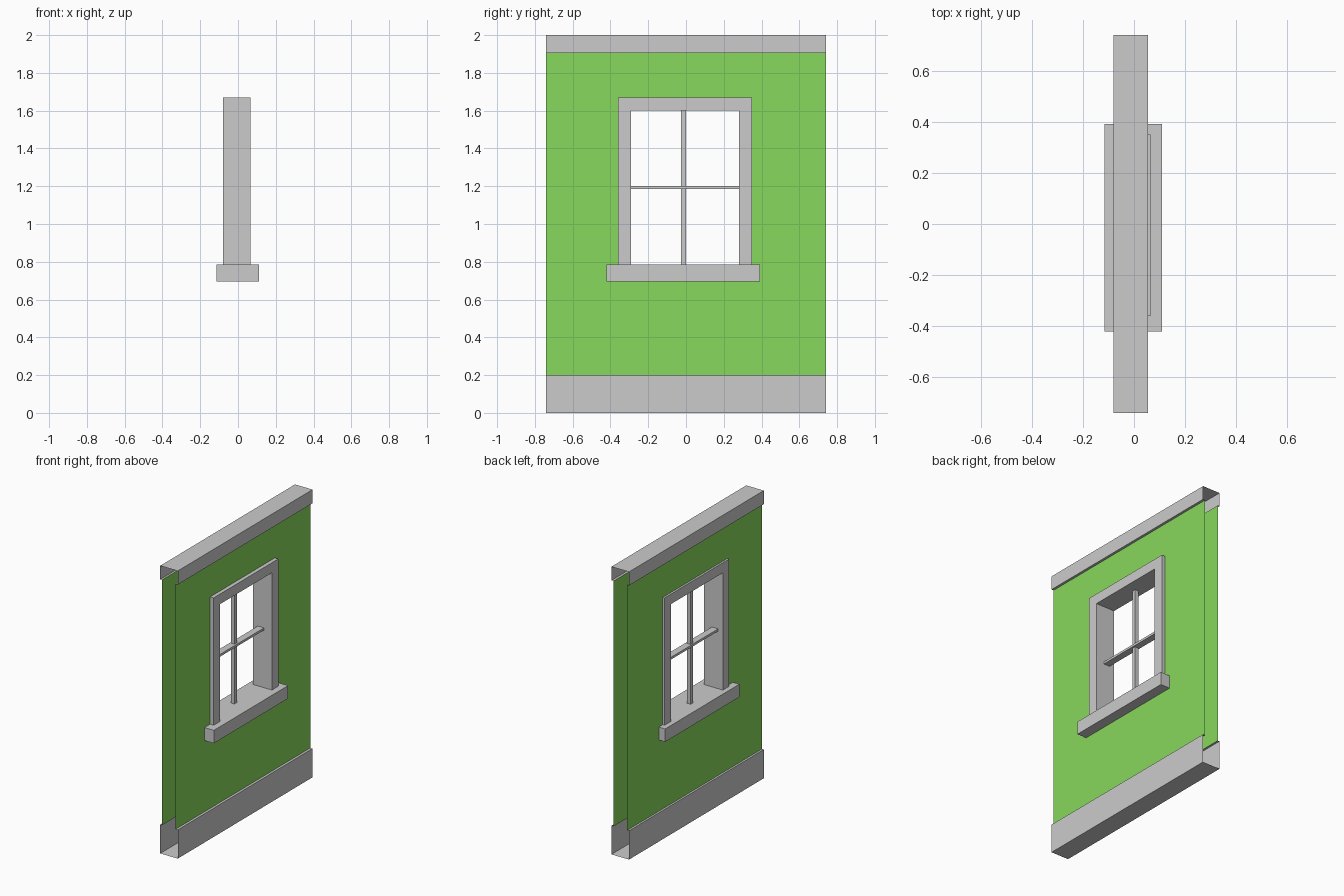
import bpy, bmesh

if "Cube" in bpy.data.objects:
    bpy.data.objects.remove(bpy.data.objects["Cube"])

HALF = 0.74                     # half length of the wall along y
XL, XR = -0.08, 0.055           # outer faces of the trim channels
SL, SR = -0.066, 0.038          # green wall sheets


def finish(name, bm, material=None):
    mesh = bpy.data.meshes.new(name)
    bm.to_mesh(mesh)
    bm.free()
    obj = bpy.data.objects.new(name, mesh)
    bpy.context.collection.objects.link(obj)
    if material:
        mesh.materials.append(material)
    return obj


def box(name, x, y, z):
    bm = bmesh.new()
    bmesh.ops.create_cube(bm, size=1)
    for v in bm.verts:
        v.co = [r[0] if c < 0 else r[1] for r, c in zip((x, y, z), v.co)]
    return finish(name, bm)


def channel(name, profile):
    """Open-ended thin channel: an (x, z) profile swept along y."""
    bm = bmesh.new()
    rows = [[bm.verts.new((x, y, z)) for x, z in profile] for y in (-HALF, HALF)]
    for i in range(len(profile) - 1):
        bm.faces.new((rows[0][i], rows[0][i + 1], rows[1][i + 1], rows[1][i]))
    return finish(name, bm)


def sheet(name, x, outward, material):
    """Thin wall skin with a window opening, made from a 3 x 3 grid."""
    ys, zs = (-HALF, -0.33, 0.32, HALF), (0.2, 0.74, 1.635, 1.905)
    bm = bmesh.new()
    g = [[bm.verts.new((x, y, z)) for z in zs] for y in ys]
    for i in range(3):
        for j in range(3):
            if (i, j) != (1, 1):
                quad = [g[i][j], g[i + 1][j], g[i + 1][j + 1], g[i][j + 1]]
                bm.faces.new(quad if outward > 0 else quad[::-1])
    return finish(name, bm, material)


green = bpy.data.materials.new("wall_green")
green.diffuse_color = (0.245, 0.69, 0.11, 1)
green.use_nodes = True
green.node_tree.nodes["Principled BSDF"].inputs["Base Color"].default_value = green.diffuse_color

# Wall skins
sheet("wall_right_skin", SR, 1, green)
sheet("wall_left_skin", SL, -1, green)

# Skirting and top cap, with small lips meeting the skins
channel("base_skirting", [(SR, 0.2), (XR, 0.2), (XR, 0), (XL, 0), (XL, 0.2), (SL, 0.2)])
channel("top_cap", [(SL, 1.905), (XL, 1.905), (XL, 2), (XR, 2), (XR, 1.905), (SR, 1.905)])

# Window frame: inverted U pushed through the wall
bm = bmesh.new()
outline = [(-0.36, 0.785), (-0.29, 0.785), (-0.29, 1.6), (0.28, 1.6),
           (0.28, 0.785), (0.35, 0.785), (0.35, 1.67), (-0.36, 1.67)]
face = bm.faces.new([bm.verts.new((-0.08, y, z)) for y, z in outline])
ext = bmesh.ops.extrude_face_region(bm, geom=[face], use_keep_orig=True)
bmesh.ops.translate(bm, vec=(0.145, 0, 0),
                    verts=[e for e in ext["geom"] if isinstance(e, bmesh.types.BMVert)])
bmesh.ops.recalc_face_normals(bm, faces=bm.faces)
finish("window_frame", bm)

# Sill and glazing bars
box("window_sill", (-0.115, 0.11), (-0.422, 0.393), (0.695, 0.785))
box("vertical_bar", (-0.036, -0.009), (-0.026, 0.0), (0.785, 1.6))
box("horizontal_bar", (-0.044, 0.004), (-0.29, 0.28), (1.185, 1.201))
